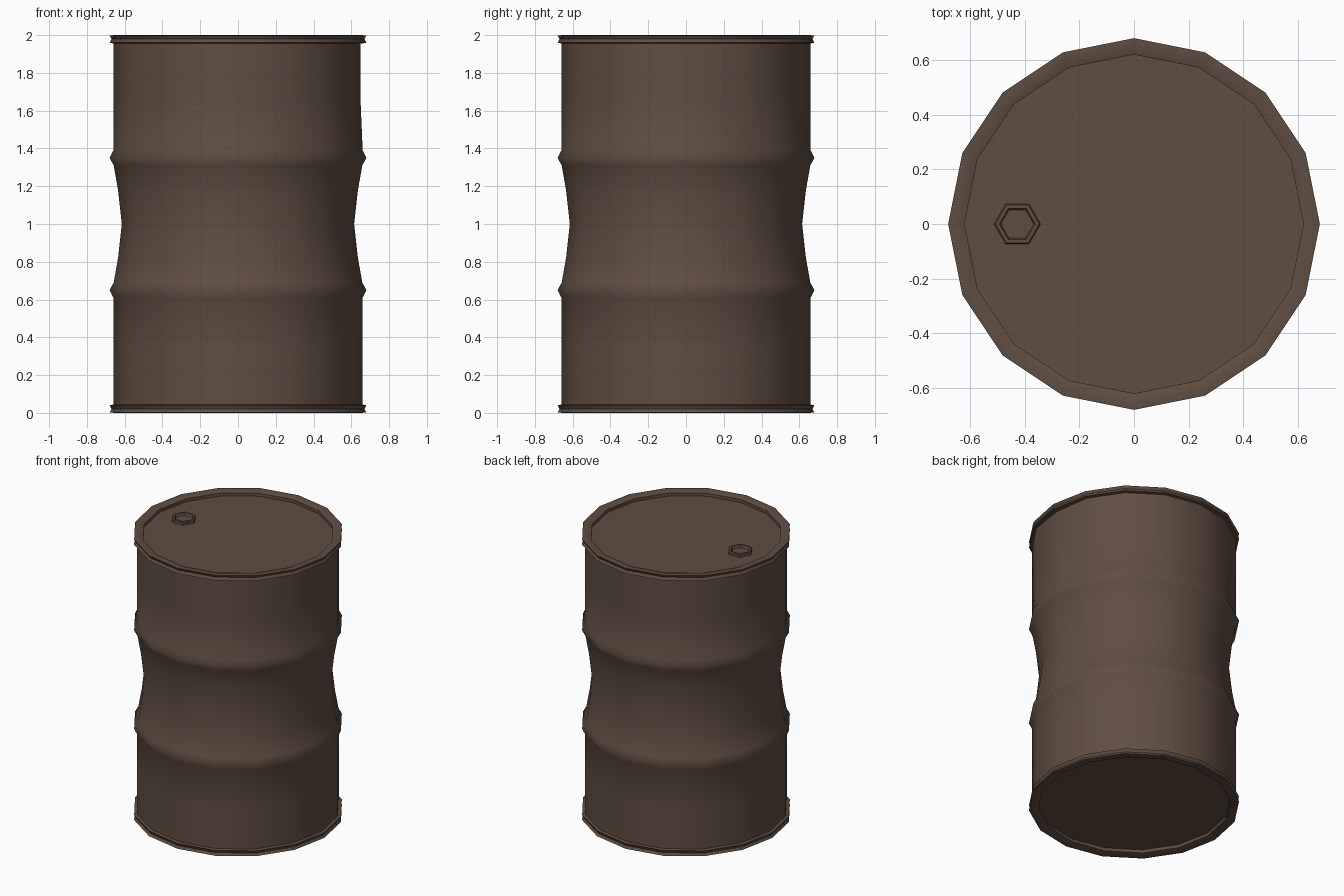
import bpy, bmesh, math
from mathutils import Vector

if "Cube" in bpy.data.objects:
    bpy.data.objects.remove(bpy.data.objects["Cube"])

SIDES = 16
brown = bpy.data.materials.new("rusty_brown")
brown.diffuse_color = (0.115, 0.075, 0.053, 1)
brown.use_nodes = True
brown.node_tree.nodes["Principled BSDF"].inputs["Base Color"].default_value = brown.diffuse_color


def lathe(name, profile, sides=SIDES, centre=(0, 0), closed=False, cap_end=False, angle=50):
    """Spin (radius, z) points, listed bottom to top on the outside, round a vertical axis."""
    bm = bmesh.new()
    rings = []
    for r, z in profile:
        rings.append([bm.verts.new((centre[0] + r * math.cos(2 * math.pi * i / sides),
                                    centre[1] + r * math.sin(2 * math.pi * i / sides), z))
                      for i in range(sides)])
    pairs = list(zip(rings, rings[1:]))
    if closed:
        pairs.append((rings[-1], rings[0]))
    for a, b in pairs:
        for i in range(sides):
            j = (i + 1) % sides
            bm.faces.new((a[i], a[j], b[j], b[i]))
    if cap_end:
        bm.faces.new(rings[-1])
    mesh = bpy.data.meshes.new(name)
    bm.to_mesh(mesh)
    bm.free()
    mesh.materials.append(brown)
    ob = bpy.data.objects.new(name, mesh)
    bpy.context.collection.objects.link(ob)
    bpy.ops.object.select_all(action='DESELECT')
    ob.select_set(True)
    bpy.context.view_layer.objects.active = ob
    bpy.ops.object.shade_smooth_by_angle(angle=math.radians(angle))
    return ob


# Barrel wall: lower half profile mirrored about z = 1, pinched waist between two hoops
half = [(0.66, 0.03), (0.66, 0.33), (0.66, 0.61), (0.68, 0.65), (0.658, 0.69), (0.635, 0.82)]
profile = half + [(0.615, 1.0)] + [(r, 2 - z) for r, z in reversed(half)]
wall = lathe("barrel_wall", profile, angle=60)

# Shallow dent in the upper right side of the wall
for v in wall.data.vertices:
    if v.co.z > 1.6 and v.co.x > 0.64:
        v.co.x -= 0.012

# Rolled rims with a slight groove
rim = [(0.655, 1.955), (0.68, 1.96), (0.67, 1.98), (0.68, 1.998), (0.65, 2.0), (0.62, 1.99), (0.62, 1.955)]
lathe("top_rim", rim, closed=True)
lathe("bottom_rim", [(r, 2 - z) for r, z in reversed(rim)], closed=True)

# Recessed end plates
lathe("lid", [(0.63, 1.968)], cap_end=True)
base = lathe("base", [(0.63, 0.032)], cap_end=True)
base.data.flip_normals()

# Hexagonal bung with a sunken centre
lathe("bung", [(0.085, 1.965), (0.085, 1.985), (0.08, 1.99), (0.066, 1.99), (0.06, 1.972)],
      sides=6, centre=(-0.427, 0), cap_end=True, angle=30)
